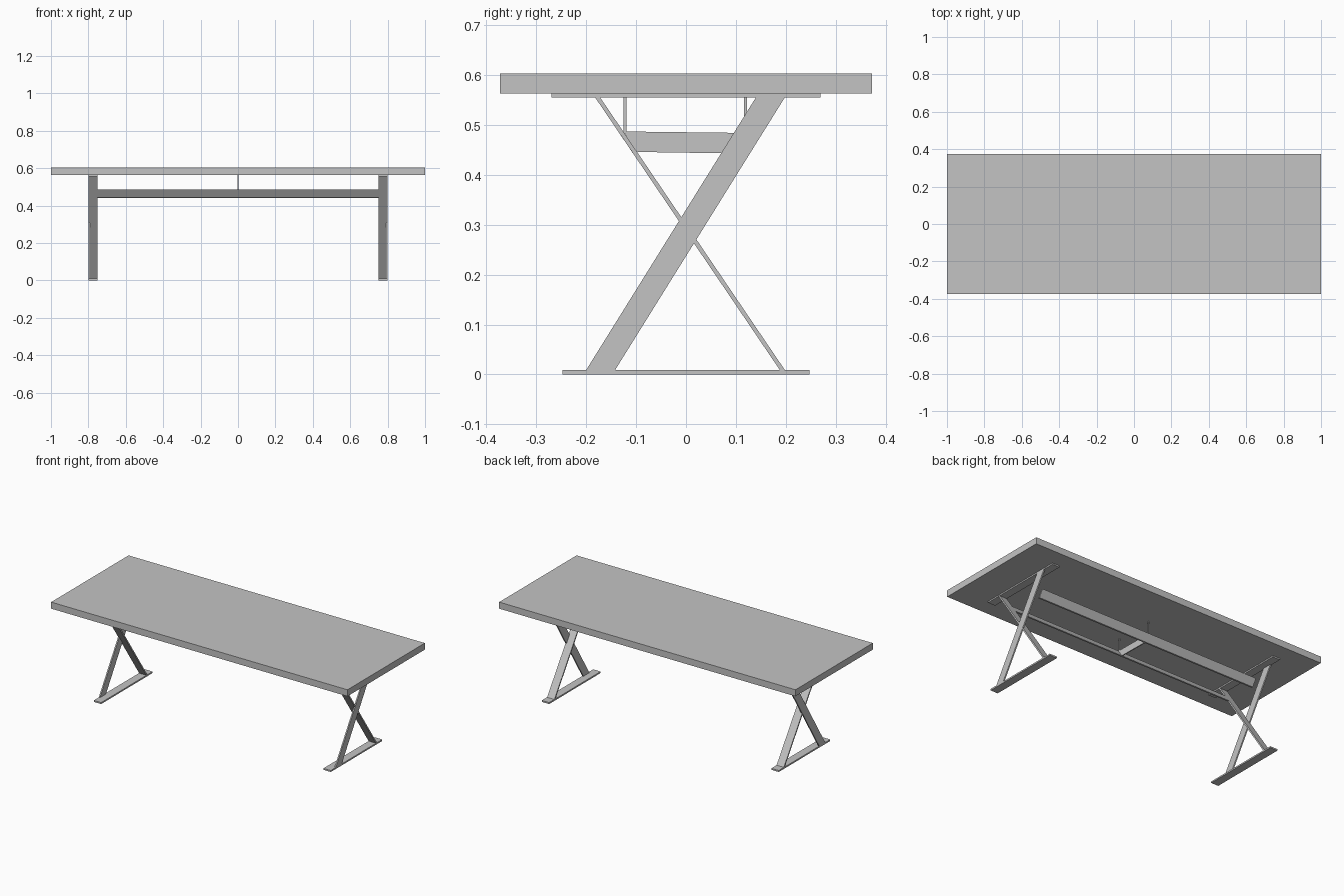
import bpy

cube = bpy.data.objects.get("Cube")
if cube:
    bpy.data.objects.remove(cube, do_unlink=True)

grey = bpy.data.materials.new("plain_grey")
grey.use_nodes = True
grey.diffuse_color = (0.55, 0.55, 0.55, 1)
grey.node_tree.nodes["Principled BSDF"].inputs["Base Color"].default_value = (0.55, 0.55, 0.55, 1)


def extrude_x(name, profile, x0, x1):
    """Prism along x from a counter-clockwise (y, z) profile."""
    n = len(profile)
    verts = [(x, y, z) for x in (x0, x1) for y, z in profile]
    faces = [tuple(reversed(range(n))), tuple(range(n, 2 * n))]
    faces += [(i, (i + 1) % n, (i + 1) % n + n, i + n) for i in range(n)]
    mesh = bpy.data.meshes.new(name)
    mesh.from_pydata(verts, [], faces)
    mesh.materials.append(grey)
    obj = bpy.data.objects.new(name, mesh)
    bpy.context.collection.objects.link(obj)
    return obj


def rect(y0, y1, z0, z1):
    return [(y0, z0), (y1, z0), (y1, z1), (y0, z1)]


def slanted(y_low, y_high, width, z0, z1):
    return [(y_low, z0), (y_low + width, z0), (y_high + width, z1), (y_high, z1)]


FOOT, PLATE, TOP = 0.009, 0.555, 0.563
INNER, OUTER = 0.75, 0.80

# Table top
extrude_x("table_top", rect(-0.373, 0.373, TOP, 0.603), -1, 1)

# Crossed flat-bar leg frames, one at each end
for side, s in (("left", 1), ("right", -1)):
    def part(name, profile, a=INNER, b=OUTER):
        extrude_x(f"{side}_{name}", profile, *sorted((s * a, s * b)))
    part("foot", rect(-0.248, 0.248, 0, FOOT))
    part("mounting_plate", rect(-0.27, 0.27, PLATE, TOP))
    part("edge_on_leg", slanted(0.188, -0.182, 0.01, FOOT, PLATE), INNER, OUTER - 0.001)
    part("broad_leg", slanted(-0.2, 0.14, 0.058, FOOT, PLATE), OUTER - 0.008, OUTER)

# Long rails, tilted in line with the legs
extrude_x("front_rail", slanted(-0.107, -0.136, 0.01, 0.444, 0.487), -INNER, INNER)
extrude_x("back_rail", slanted(0.092, 0.118, 0.01, 0.441, 0.484), -INNER, INNER)

# Middle brace between the rails, hung from the top by two rods
extrude_x("middle_brace", [(-0.1, 0.446), (0.094, 0.443), (0.12, 0.484), (-0.125, 0.487)], -0.003, 0.003)
for name, y in (("front_rod", -0.122), ("back_rod", 0.119)):
    extrude_x(name, rect(y - 0.003, y + 0.003, 0.483, TOP), -0.003, 0.003)
